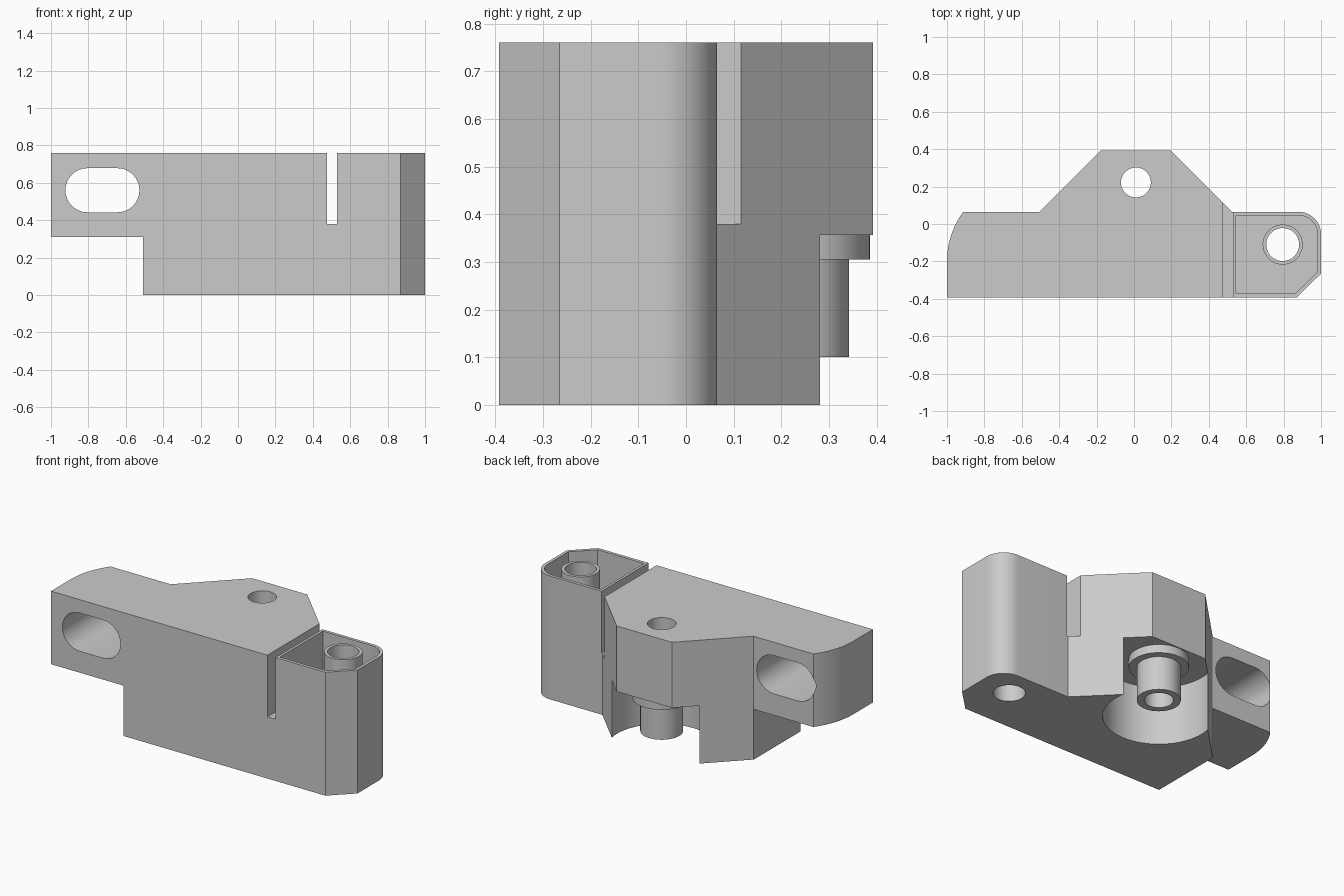
import bpy
import bmesh
from math import sin, cos, pi, radians
from mathutils import Vector

if "Cube" in bpy.data.objects:
    bpy.data.objects.remove(bpy.data.objects["Cube"], do_unlink=True)

TOP = 0.76
BACK = 0.392

grey = bpy.data.materials.new("light_grey")
grey.use_nodes = True
COLOUR = (0.6, 0.6, 0.6, 1)
grey.diffuse_color = COLOUR
grey.node_tree.nodes["Principled BSDF"].inputs["Base Color"].default_value = COLOUR


def arc(cx, cy, r, start, end, n=16):
    """Points along an arc, angles in degrees."""
    steps = [radians(start + (end - start) * i / n) for i in range(n + 1)]
    return [(cx + r * cos(a), cy + r * sin(a)) for a in steps]


def prism(name, outline, low, high, along="z"):
    """Extrude an outline along z, or an x/z outline along y."""
    place = (lambda u, v, w: (u, v, w)) if along == "z" else (lambda u, v, w: (u, w, v))
    bm = bmesh.new()
    face = bm.faces.new([bm.verts.new(place(u, v, low)) for u, v in outline])
    grown = bmesh.ops.extrude_face_region(bm, geom=[face])["geom"]
    moved = [g for g in grown if isinstance(g, bmesh.types.BMVert)]
    bmesh.ops.translate(bm, verts=moved, vec=Vector(place(0, 0, high - low)))
    bmesh.ops.recalc_face_normals(bm, faces=bm.faces)
    mesh = bpy.data.meshes.new(name)
    bm.to_mesh(mesh)
    bm.free()
    mesh.materials.append(grey)
    obj = bpy.data.objects.new(name, mesh)
    bpy.context.collection.objects.link(obj)
    return obj


def rod(name, centre, r, low, high):
    return prism(name, arc(*centre, r, 0, 360, 64)[:-1], low, high)


def box(name, x0, x1, z0, z1):
    return prism(name, [(x0, z0), (x1, z0), (x1, z1), (x0, z1)], -1, 1, "y")


def combine(target, tool, operation):
    mod = target.modifiers.new(tool.name, "BOOLEAN")
    mod.operation = operation
    mod.solver = "EXACT"
    mod.object = tool
    bpy.context.view_layer.objects.active = target
    bpy.ops.object.modifier_apply(modifier=mod.name)
    bpy.data.objects.remove(tool, do_unlink=True)


# Main block with rounded ends and a tapered rear lobe
outline = [(-1, -BACK), (0.87, -BACK), (1, -0.265)]
outline += arc(0.88, -0.055, 0.12, 0, 90)
outline += [(0.525, 0.065), (0.198, BACK), (-0.178, BACK), (-0.505, 0.065)]
outline += arc(-0.55, -0.2, 0.45, 143.9, 180)
body = prism("bracket_body", outline, 0, TOP)

# Raised end step, oblong hole and narrow slit
combine(body, box("end_step", -2, -0.507, -1, 0.31), "DIFFERENCE")
oblong = arc(-0.645, 0.56, 0.118, -90, 90) + arc(-0.805, 0.56, 0.118, 90, 270)
combine(body, prism("oblong_hole", oblong, -1, 1, "y"), "DIFFERENCE")
combine(body, box("slit", 0.475, 0.53, 0.38, 1), "DIFFERENCE")

# Round recess under the rear lobe, with its flanged post
pivot = (0.01, 0.222)
combine(body, rod("recess", pivot, 0.305, -0.5, 0.356), "DIFFERENCE")
combine(body, rod("flange", pivot, 0.164, 0.305, 0.4), "UNION")
combine(body, rod("post", pivot, 0.12, 0.1, 0.39), "UNION")
combine(body, rod("pivot_hole", pivot, 0.08, -0.5, 1), "DIFFERENCE")

# Thin-walled pocket with a tube standing in it
socket = (0.795, -0.11)
pocket = [(0.546, -0.372), (0.862, -0.372), (0.981, -0.256)]
pocket += arc(0.88, -0.055, 0.101, 0, 90) + [(0.546, 0.046)]
combine(body, prism("pocket", pocket, 0.38, 1), "DIFFERENCE")
combine(body, rod("socket_tube", socket, 0.107, 0.3, TOP), "UNION")
combine(body, rod("socket_hole", socket, 0.088, -0.5, 1), "DIFFERENCE")

# Smooth the curved walls, keep the edges crisp
bpy.ops.object.select_all(action="DESELECT")
body.select_set(True)
bpy.context.view_layer.objects.active = body
bpy.ops.object.shade_smooth_by_angle(angle=radians(20))
